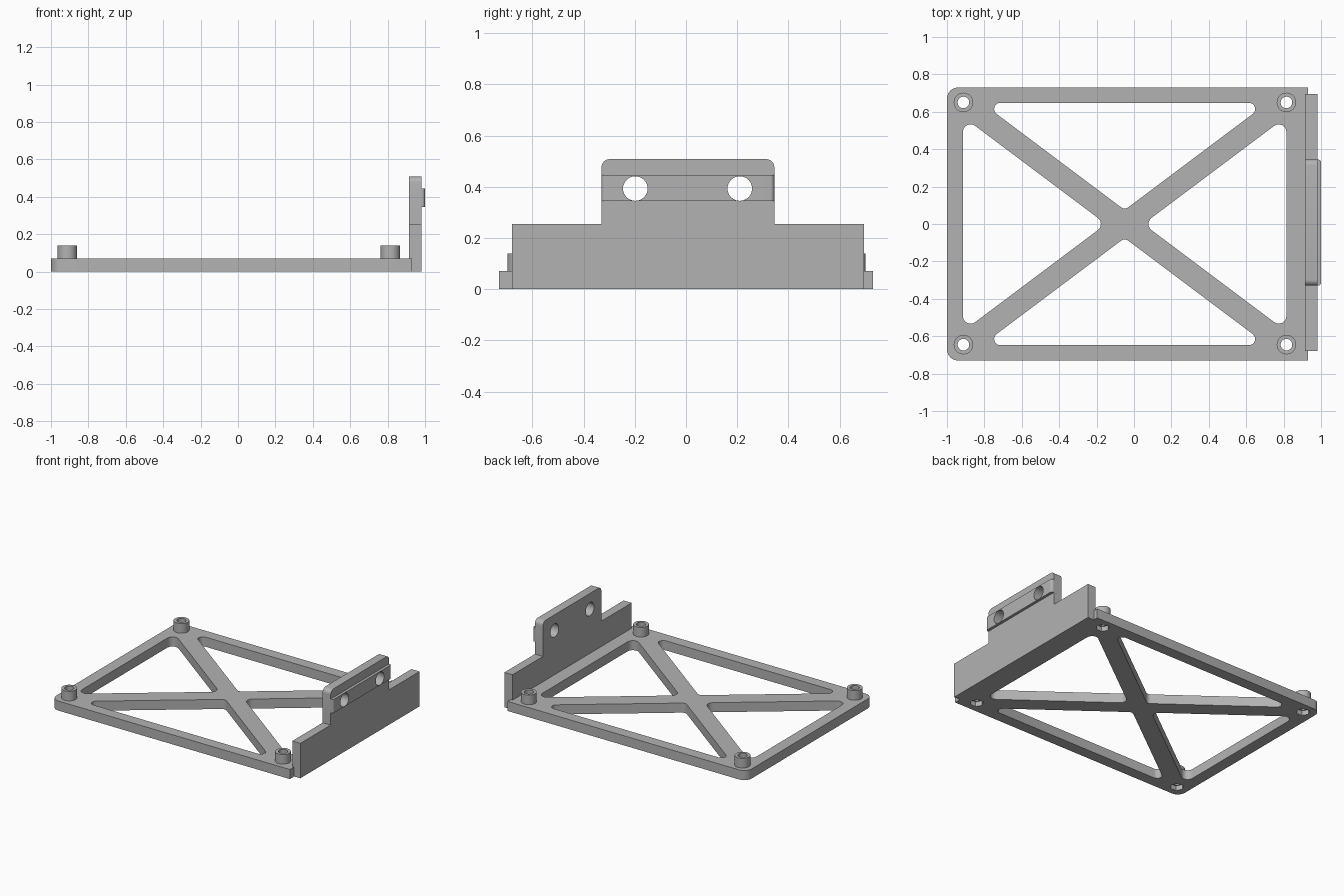
import bpy, bmesh, math
from mathutils import Vector, Matrix

if "Cube" in bpy.data.objects:
    bpy.data.objects.remove(bpy.data.objects["Cube"], do_unlink=True)

grey = bpy.data.materials.new("light grey plastic")
grey.use_nodes = True
GREY = (0.45, 0.45, 0.45, 1)
grey.diffuse_color = GREY
grey.node_tree.nodes["Principled BSDF"].inputs["Base Color"].default_value = GREY

# Maps profile (u, v, depth) onto world (y, z, x) for parts standing upright
UPRIGHT = Matrix(((0, 0, 1, 0), (1, 0, 0, 0), (0, 1, 0, 0), (0, 0, 0, 1)))


def fillet(points, radii, steps=6):
    """Round each corner of a polygon with its own radius."""
    out = []
    for i, p in enumerate(points):
        p, r = Vector(p), radii[i]
        if r == 0:
            out.append(p)
            continue
        a = (Vector(points[i - 1]) - p).normalized()
        b = (Vector(points[(i + 1) % len(points)]) - p).normalized()
        half = a.angle(b) / 2
        centre = p + (a + b).normalized() * r / math.sin(half)
        start = p + a * r / math.tan(half) - centre
        end = p + b * r / math.tan(half) - centre
        sweep = start.angle_signed(end)
        for k in range(steps + 1):
            out.append(centre + Matrix.Rotation(-sweep * k / steps, 2) @ start)
    return out


def ring(x, y, r, n=32):
    return [(x + r * math.cos(math.tau * k / n), y + r * math.sin(math.tau * k / n))
            for k in range(n)]


def prism(name, outline, low, high, matrix=Matrix()):
    """Extrude a closed outline between two depths."""
    bm = bmesh.new()
    face = bm.faces.new([bm.verts.new((p[0], p[1], low)) for p in outline])
    top = bmesh.ops.extrude_face_region(bm, geom=[face])["geom"]
    bmesh.ops.translate(bm, vec=(0, 0, high - low),
                        verts=[g for g in top if isinstance(g, bmesh.types.BMVert)])
    bmesh.ops.transform(bm, matrix=matrix, verts=bm.verts)
    bmesh.ops.recalc_face_normals(bm, faces=bm.faces)
    mesh = bpy.data.meshes.new(name)
    bm.to_mesh(mesh)
    bm.free()
    mesh.materials.append(grey)
    obj = bpy.data.objects.new(name, mesh)
    bpy.context.collection.objects.link(obj)
    return obj


def select(obj):
    bpy.ops.object.select_all(action='DESELECT')
    obj.select_set(True)
    bpy.context.view_layer.objects.active = obj


def cut(obj, *cutter):
    """Subtract a prism, then discard it."""
    tool = prism("cutter", *cutter)
    tool.hide_render = True
    mod = obj.modifiers.new("cut", 'BOOLEAN')
    mod.operation, mod.solver, mod.object = 'DIFFERENCE', 'EXACT', tool
    select(obj)
    bpy.ops.object.modifier_apply(modifier=mod.name)
    bpy.data.objects.remove(tool, do_unlink=True)


THICK = 0.07
parts = []

# Base plate, rounded at the far end only
plate = prism("base_plate", fillet([(-1, -0.73), (0.93, -0.73), (0.93, 0.73), (-1, 0.73)],
                                   [0.06, 0, 0, 0.06]), 0, THICK)
parts.append(plate)

# Four triangular windows that leave the diagonal braces
CX, HALF_X, HALF_Y, SLOPE, GAP, R = -0.05, 0.865, 0.648, 0.75, 0.075, 0.033
for s in (1, -1):
    reach_x = (HALF_Y - GAP) / SLOPE
    reach_y = HALF_X * SLOPE - GAP
    cut(plate, fillet([(CX, s * GAP), (CX + reach_x, s * HALF_Y),
                       (CX - reach_x, s * HALF_Y)], [R] * 3), -0.1, 0.2)
    cut(plate, fillet([(CX + s * GAP / SLOPE, 0), (CX + s * HALF_X, reach_y),
                       (CX + s * HALF_X, -reach_y)], [R + 0.008] * 3), -0.1, 0.2)

# Screw bosses with bores and hexagonal nut pockets underneath
for side, x in (("right", -0.912), ("left", 0.815)):
    for end, y in (("front", -0.645), ("back", 0.65)):
        boss = prism(f"boss_{end}_{side}", ring(x, y, 0.052), THICK - 0.01, 0.14)
        bore = ring(x, y, 0.031)
        cut(boss, bore, -0.1, 0.2)
        cut(plate, bore, -0.1, 0.2)
        cut(plate, ring(x, y, 0.046, 6), -0.1, 0.035)
        parts.append(boss)

# Upright end wall with a raised, rounded tab
wall = prism("end_wall", fillet(
    [(-0.68, 0), (0.695, 0), (0.695, 0.255), (0.345, 0.255),
     (0.345, 0.508), (-0.33, 0.508), (-0.33, 0.255), (-0.68, 0.255)],
    [0, 0, 0, 0, 0.032, 0.032, 0, 0]), 0.915, 0.98, UPRIGHT)

# Raised strip on the outside of the tab, with rounded ends
strip = prism("tab_strip", fillet(
    [(0.97, -0.33), (1, -0.33), (1, 0.345), (0.97, 0.345)],
    [0, 0.016, 0.016, 0]), 0.345, 0.445)

# Two holes through tab and strip
for y in (-0.198, 0.21):
    for obj in (wall, strip):
        cut(obj, ring(y, 0.393, 0.048), 0.8, 1.1, UPRIGHT)
parts += [wall, strip]

for obj in parts:
    select(obj)
    bpy.ops.object.shade_smooth_by_angle(angle=math.radians(30))
